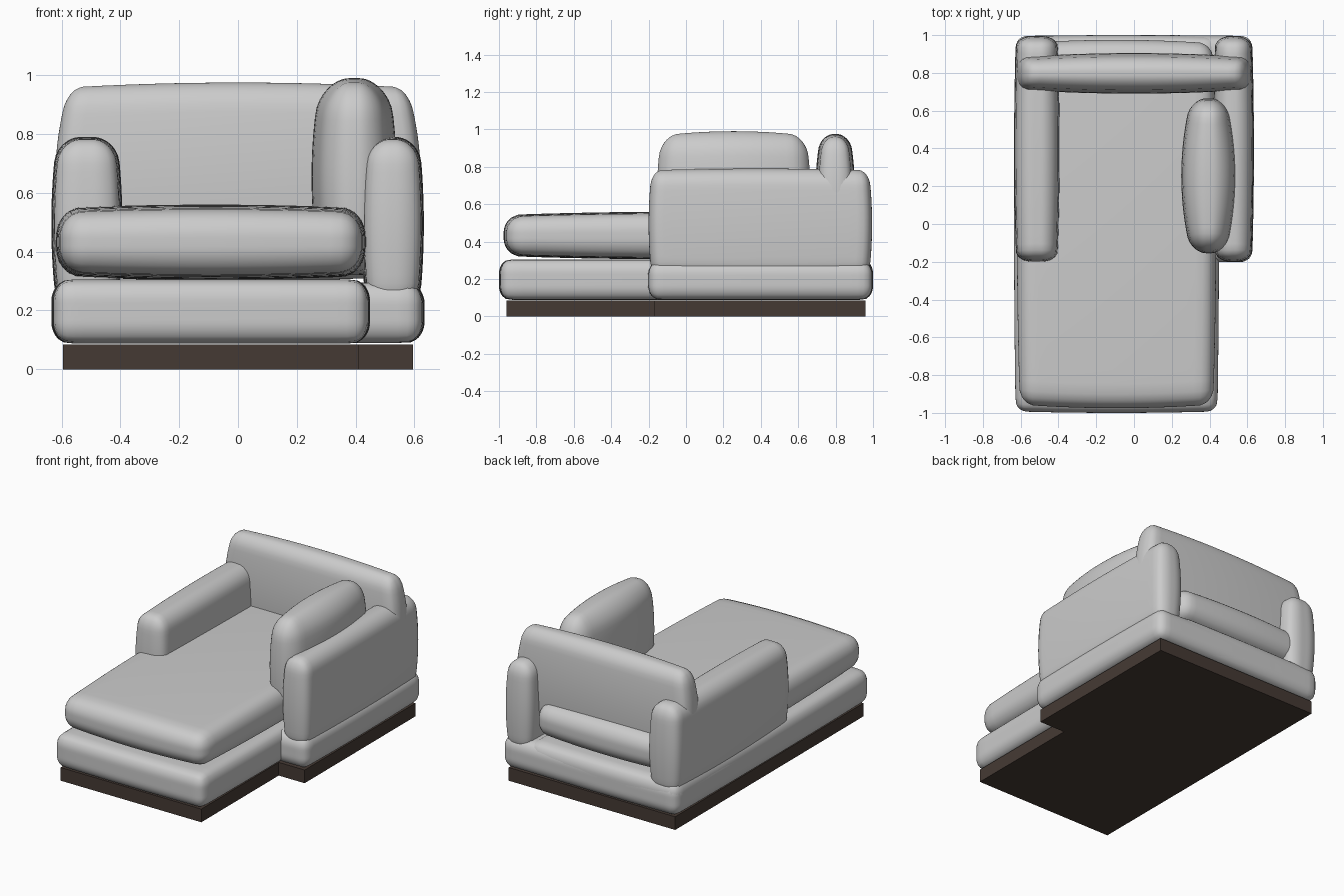
import bpy
import bmesh
import math
from mathutils import Vector

cube = bpy.data.objects.get("Cube")
if cube:
    bpy.data.objects.remove(cube, do_unlink=True)


def material(name, colour):
    mat = bpy.data.materials.new(name)
    mat.use_nodes = True
    mat.diffuse_color = (*colour, 1)
    mat.node_tree.nodes["Principled BSDF"].inputs["Base Color"].default_value = (*colour, 1)
    return mat


fabric = material("light grey fabric", (0.6, 0.6, 0.6))
wood = material("dark wood", (0.06, 0.042, 0.034))


def add_object(name, bm, mat):
    bmesh.ops.recalc_face_normals(bm, faces=bm.faces)
    mesh = bpy.data.meshes.new(name)
    bm.to_mesh(mesh)
    bm.free()
    mesh.materials.append(mat)
    obj = bpy.data.objects.new(name, mesh)
    bpy.context.collection.objects.link(obj)
    return obj


def cushion(name, low, high, radii, tapers=()):
    """Rounded box; each taper (axis, along, amount) narrows axis towards the ends of along."""
    low, high = Vector(low), Vector(high)
    centre, half = (low + high) / 2, (high - low) / 2
    bm = bmesh.new()
    bmesh.ops.create_cube(bm, size=2)
    bmesh.ops.subdivide_edges(bm, edges=bm.edges, cuts=23, use_grid_fill=True)
    for v in bm.verts:
        # Crowd the grid towards the edges, then round them off
        p = [math.sin(c * math.pi / 2) * h for c, h in zip(v.co, half)]
        inner = [max(r - h, min(h - r, c)) for c, h, r in zip(p, half, radii)]
        d = Vector([(c - i) / r for c, i, r in zip(p, inner, radii)])
        if d.length > 0:
            d *= max(abs(c) for c in d) / d.length
        p = [i + r * c for i, r, c in zip(inner, radii, d)]
        unit = [c / h for c, h in zip(p, half)]
        for axis, along, amount in tapers:
            p["xyz".index(axis)] *= 1 - amount * unit["xyz".index(along)] ** 2
        v.co = centre + Vector(p)
    for f in bm.faces:
        f.smooth = True
    return add_object(name, bm, fabric)


# L-shaped wooden plinth
outline = [(-.595, -.96), (.41, -.96), (.41, -.17), (.595, -.17), (.595, .96), (-.595, .96)]
bm = bmesh.new()
floor = bm.faces.new([bm.verts.new((x, y, 0)) for x, y in outline])
side = bmesh.ops.extrude_face_region(bm, geom=[floor])
bmesh.ops.translate(bm, vec=(0, 0, .085),
                    verts=[g for g in side["geom"] if isinstance(g, bmesh.types.BMVert)])
add_object("plinth", bm, wood)

# Upholstered base: the long chaise part and the wide rear part
base_round = (.06, .06, .075)
base_puff = [("x", "y", .015), ("y", "x", .008)]
cushion("chaise_base", (-.635, -1, .088), (.45, 1, .305), base_round, base_puff)
cushion("rear_base", (-.635, -.205, .09), (.635, 1, .295), base_round, base_puff)

# Long seat cushion
cushion("seat_cushion", (-.62, -.975, .305), (.435, .975, .56), (.08, .09, .11),
        [("z", "x", .1), ("z", "y", .14), ("x", "y", .03), ("y", "x", .02)])

# Arms
for name, x0, x1 in (("right_arm", -.635, -.393), ("left_arm", .42, .632)):
    cushion(name, (x0, -.2, .2), (x1, .995, .79), (.095, .055, .085),
            [("x", "z", .16), ("x", "y", .1), ("y", "z", .03), ("z", "y", .03)])

# Back cushion
cushion("back_cushion", (-.622, .69, .3), (.622, .905, .975), (.05, .095, .08),
        [("x", "z", .075), ("y", "z", .28), ("y", "x", .2), ("z", "x", .05)])

# Loose pillow against the left arm
cushion("side_pillow", (.25, -.155, .32), (.54, .665, .99), (.125, .09, .12),
        [("x", "z", .22), ("x", "y", .36), ("y", "z", .06), ("z", "y", .07)])
